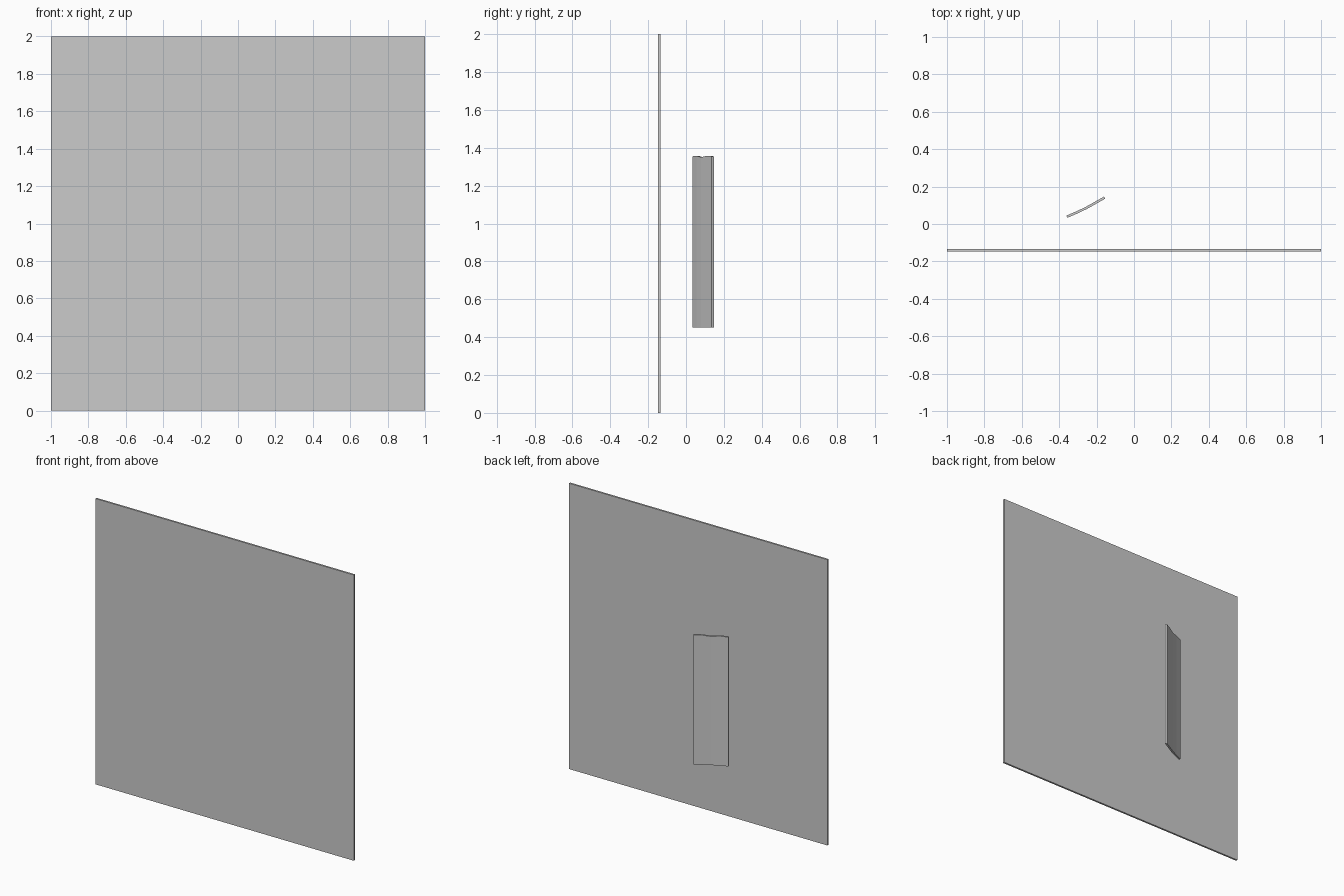
import bpy, bmesh
from mathutils import Vector

if "Cube" in bpy.data.objects:
    bpy.data.objects.remove(bpy.data.objects["Cube"])


def make_object(name, bm):
    bmesh.ops.recalc_face_normals(bm, faces=bm.faces)
    mesh = bpy.data.meshes.new(name)
    bm.to_mesh(mesh)
    bm.free()
    obj = bpy.data.objects.new(name, mesh)
    bpy.context.collection.objects.link(obj)
    return obj


def curved_slab(name, path, thickness, bottom, tops):
    """Sweep a plan-view path upwards, with a top height per path point."""
    bm = bmesh.new()
    rings = []
    for i, p in enumerate(path):
        a, b = path[max(i - 1, 0)], path[min(i + 1, len(path) - 1)]
        d = (Vector(b) - Vector(a)).normalized()
        n = Vector((-d.y, d.x)) * thickness / 2
        ring = []
        for s, z in ((-1, bottom), (1, bottom), (1, tops[i]), (-1, tops[i])):
            ring.append(bm.verts.new((p[0] + s * n.x, p[1] + s * n.y, z)))
        rings.append(ring)
    for r, q in zip(rings, rings[1:]):
        for k in range(4):
            bm.faces.new((r[k], r[(k + 1) % 4], q[(k + 1) % 4], q[k]))
    bm.faces.new(rings[0])
    bm.faces.new(rings[-1])
    return make_object(name, bm)


# Large flat upright sheet
curved_slab("front_panel", [(-1, -0.1405), (1, -0.1405)], 0.013, 0.0, [2.0, 2.0])

# Slightly bowed narrow strip floating behind it, with a shallow dip on top
curved_slab("rear_strip",
            [(-0.359, 0.039), (-0.305, 0.062), (-0.255, 0.086),
             (-0.205, 0.114), (-0.157, 0.141)],
            0.013, 0.45, [1.355, 1.357, 1.35, 1.357, 1.355])
